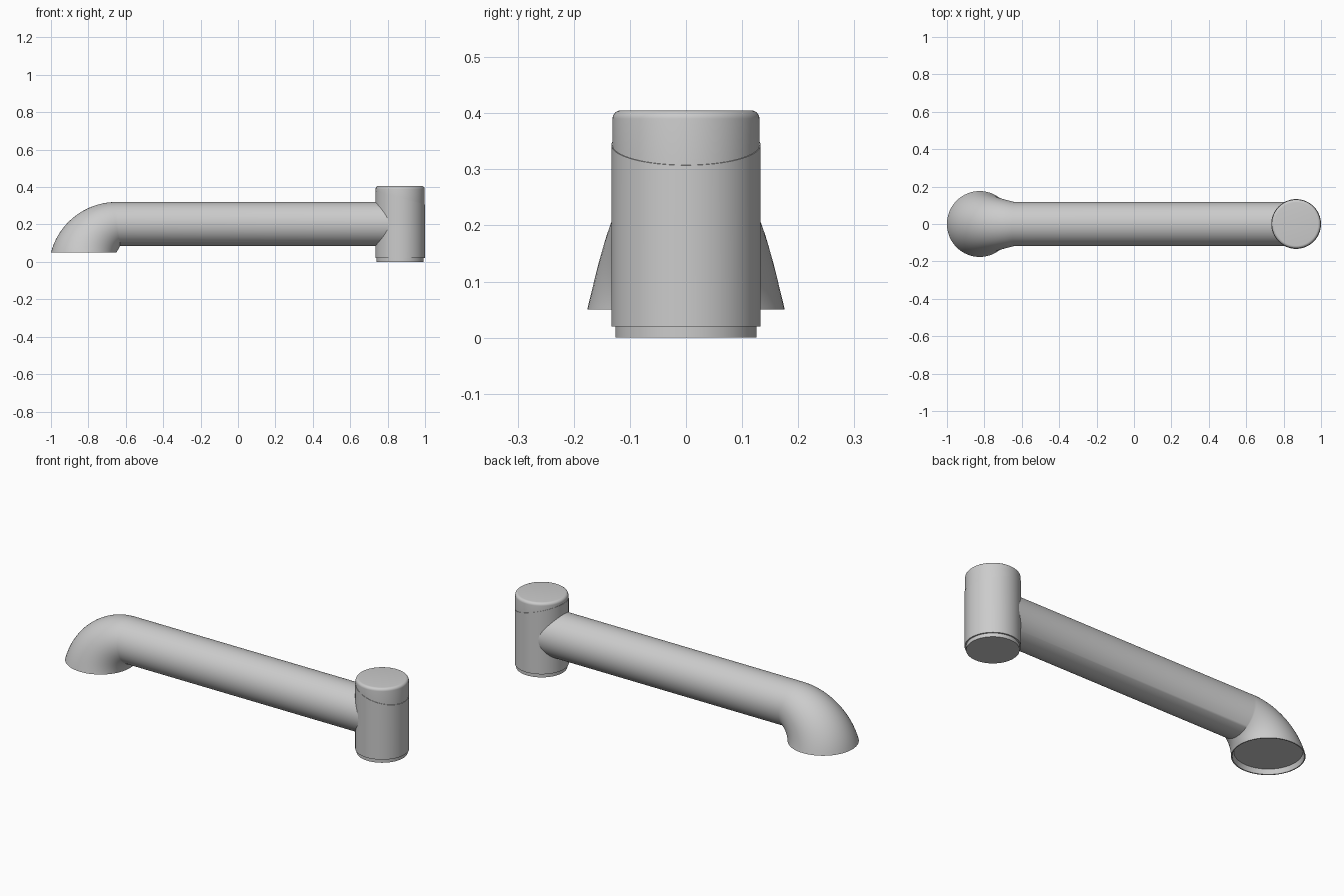
import bpy
import bmesh
import math
from mathutils import Vector

SIDES = 64
COLUMN_X = 0.867

cube = bpy.data.objects.get("Cube")
if cube:
    bpy.data.objects.remove(cube, do_unlink=True)

metal = bpy.data.materials.new("satin grey")
metal.use_nodes = True
grey = (0.6, 0.6, 0.6, 1)
metal.diffuse_color = grey
metal.node_tree.nodes["Principled BSDF"].inputs["Base Color"].default_value = grey


def ellipse(centre, u, v):
    """Points of an ellipse spanned by the half axes u and v."""
    angles = [2 * math.pi * i / SIDES for i in range(SIDES)]
    return [centre + u * math.cos(a) + v * math.sin(a) for a in angles]


def loft(name, rings, cut=None, keep_above=False):
    """Skin a row of rings, close both ends and optionally slice with a plane."""
    bm = bmesh.new()
    rows = [[bm.verts.new(p) for p in ring] for ring in rings]
    for a, b in zip(rows, rows[1:]):
        for i in range(SIDES):
            j = (i + 1) % SIDES
            bm.faces.new((a[i], a[j], b[j], b[i]))
    bm.faces.new(rows[0][::-1])
    bm.faces.new(rows[-1])
    if cut:
        point, normal = cut
        result = bmesh.ops.bisect_plane(
            bm, geom=bm.verts[:] + bm.edges[:] + bm.faces[:],
            plane_co=point, plane_no=normal,
            clear_inner=keep_above, clear_outer=not keep_above)
        edges = [e for e in result["geom_cut"] if isinstance(e, bmesh.types.BMEdge)]
        bmesh.ops.holes_fill(bm, edges=edges)
    bmesh.ops.recalc_face_normals(bm, faces=bm.faces[:])
    mesh = bpy.data.meshes.new(name)
    bm.to_mesh(mesh)
    bm.free()
    obj = bpy.data.objects.new(name, mesh)
    bpy.context.collection.objects.link(obj)
    mesh.materials.append(metal)
    bpy.ops.object.select_all(action="DESELECT")
    obj.select_set(True)
    bpy.context.view_layer.objects.active = obj
    bpy.ops.object.shade_smooth_by_angle(angle=math.radians(35))
    return obj


def lathe(name, profile, **options):
    """Turn (radius, height) pairs around the column axis."""
    rings = [ellipse(Vector((COLUMN_X, 0, z)), Vector((r, 0, 0)), Vector((0, r, 0)))
             for r, z in profile]
    return loft(name, rings, **options)


# Upright column: foot, body and turning cap, parted along a sloping seam
seam = (Vector((COLUMN_X, 0, 0.343)), Vector((0.27, 0, 1)).normalized())
lathe("column_foot", [(0.126, 0), (0.126, 0.022)])
lathe("column_body", [(0.133, 0.02), (0.133, 0.4)], cut=seam)
fillet = 0.015
steps = [math.pi / 2 * i / 6 for i in range(7)]
cap_profile = [(0.131, 0.25)] + [
    (0.131 - fillet + fillet * math.cos(a), 0.405 - fillet + fillet * math.sin(a))
    for a in steps]
lathe("turning_cap", cap_profile, cut=seam, keep_above=True)

# Spout: straight tube, then a flaring bend down to the open mouth
tube_radius, mouth_radius = 0.118, 0.176
side = Vector((0, 1, 0))
rings = [ellipse(Vector((COLUMN_X, 0, 0.203)), Vector((0, 0, tube_radius)),
                 side * tube_radius)]
bend_centre, bend_radius = Vector((-0.65, 0, -0.042)), 0.362
inner_start, inner_end = Vector((-0.63, 0, 0.085)), Vector((-0.65, 0, 0.05))
count = 24
for i in range(count + 1):
    t = i / count
    a = math.radians(90 + 75.3 * t)
    outer = bend_centre + bend_radius * Vector((math.cos(a), 0, math.sin(a)))
    inner = inner_start.lerp(inner_end, t)
    width = tube_radius + (mouth_radius - tube_radius) * t
    rings.append(ellipse((outer + inner) / 2, (outer - inner) / 2, side * width))

# Thin lip and shallow recess inside the mouth
mouth = Vector((-0.825, 0, 0.05))
lip = mouth_radius - 0.006
for height in (0, 0.025):
    rings.append(ellipse(mouth + Vector((0, 0, height)),
                         Vector((-lip + height * 0.3, 0, 0)),
                         side * (lip - height * 0.3)))
loft("spout", rings)
